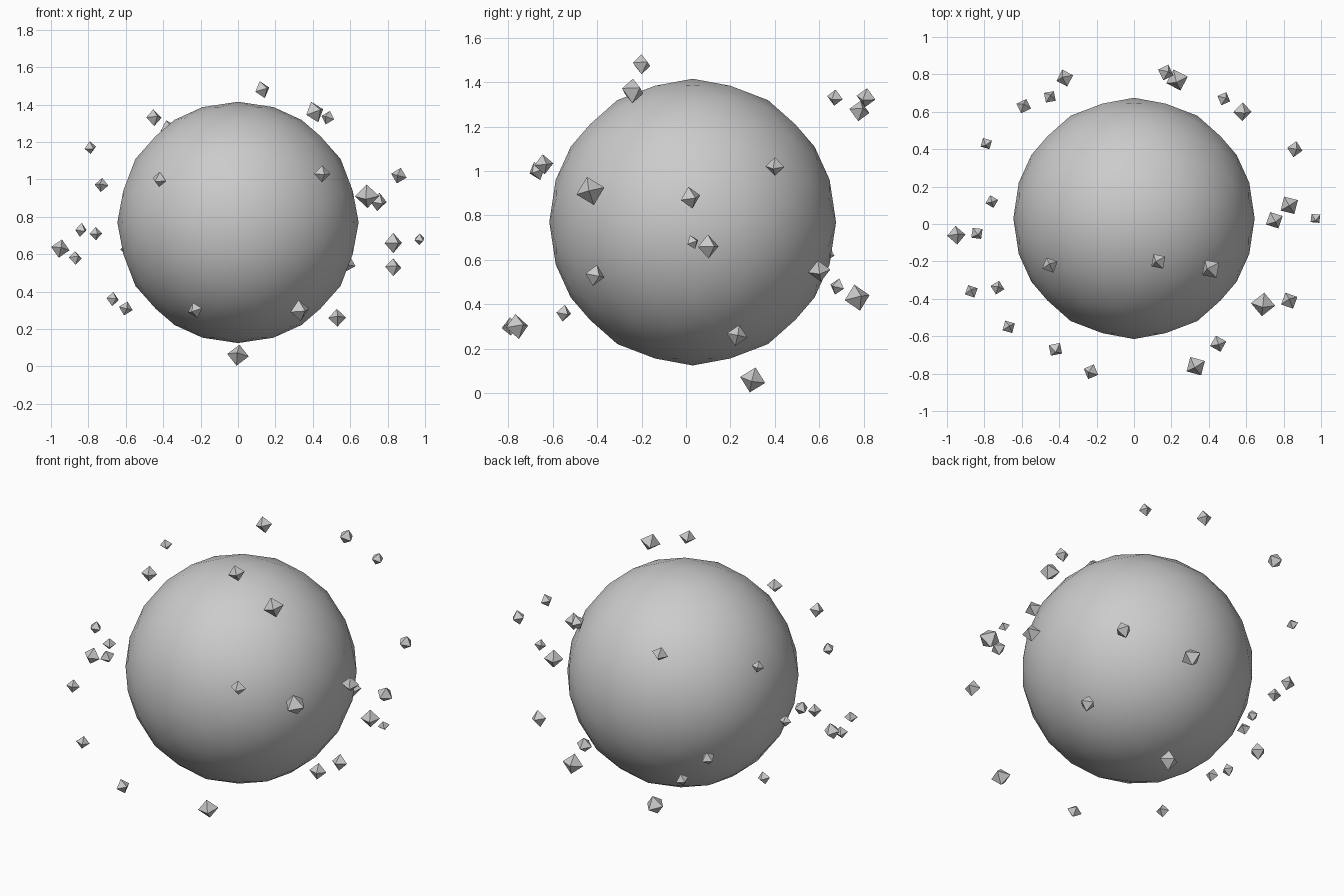
import bpy
import bmesh
import math
import random
from mathutils import Matrix, Vector

random.seed(4)

default_cube = bpy.data.objects.get("Cube")
if default_cube:
    bpy.data.objects.remove(default_cube, do_unlink=True)


def make_material(name, colour):
    material = bpy.data.materials.new(name)
    material.use_nodes = True
    material.diffuse_color = colour
    material.node_tree.nodes["Principled BSDF"].inputs["Base Color"].default_value = colour
    return material


def make_mesh(name, bm, material, smooth):
    bmesh.ops.recalc_face_normals(bm, faces=bm.faces)
    for face in bm.faces:
        face.smooth = smooth
    mesh = bpy.data.meshes.new(name)
    bm.to_mesh(mesh)
    bm.free()
    mesh.materials.append(material)
    return mesh


def place(name, mesh, location):
    obj = bpy.data.objects.new(name, mesh)
    obj.location = location
    bpy.context.collection.objects.link(obj)
    return obj


grey = make_material("stone grey", (0.6, 0.6, 0.6, 1))

# Large central globe, turned so that an edge of the base solid lies on top
bm = bmesh.new()
bmesh.ops.create_icosphere(bm, subdivisions=3, radius=0.645)
half_edge = math.atan(2) / 2
bmesh.ops.rotate(bm, verts=bm.verts, matrix=Matrix.Rotation(-half_edge, 3, "Y"))
place("globe", make_mesh("globe", bm, grey, True), (0, 0.03, 0.77))

# Unit eight-sided shard shared by all the floating pieces
bm = bmesh.new()
for axis in range(3):
    for sign in (-1, 1):
        point = Vector()
        point[axis] = sign
        bm.verts.new(point)
bmesh.ops.convex_hull(bm, input=bm.verts)
shard_mesh = make_mesh("shard", bm, grey, False)

# Floating shards around the globe: x, y, z, radius
shards = [
    (.13, -.2, 1.48, .047), (.41, -.24, 1.36, .058), (.48, .67, 1.33, .038),
    (-.45, -.22, 1.33, .045), (-.37, .78, 1.27, .048), (.17, .81, 1.33, .045),
    (-.79, .43, 1.17, .035), (-.73, -.34, .97, .038), (-.42, -.67, 1, .043),
    (.45, -.64, 1.03, .045), (.69, -.43, .91, .065), (.75, .02, .88, .05),
    (.86, .4, 1.02, .043), (-.84, -.05, .73, .038), (-.76, .12, .71, .035),
    (-.95, -.06, .63, .05), (-.87, -.36, .58, .038), (.83, .1, .66, .054),
    (.97, .03, .68, .033), (.83, -.41, .53, .048), (-.67, -.55, .36, .038),
    (-.6, .1, .31, .038), (-.23, -.79, .3, .043), (.33, -.76, .3, .057),
    (.53, .23, .26, .048), (0, .3, .06, .058), (.58, .6, .55, .05),
    (-.59, .63, .63, .042), (-.45, .68, .48, .038), (.23, .77, .43, .06),
]
for number, (x, y, z, radius) in enumerate(shards, 1):
    shard = place(f"shard_{number}", shard_mesh, (x, y, z))
    shard.scale = (radius, radius, radius)
    tilt = [random.uniform(-0.3, 0.3) for _ in range(2)]
    shard.rotation_euler = (*tilt, random.uniform(0, math.pi / 2))
